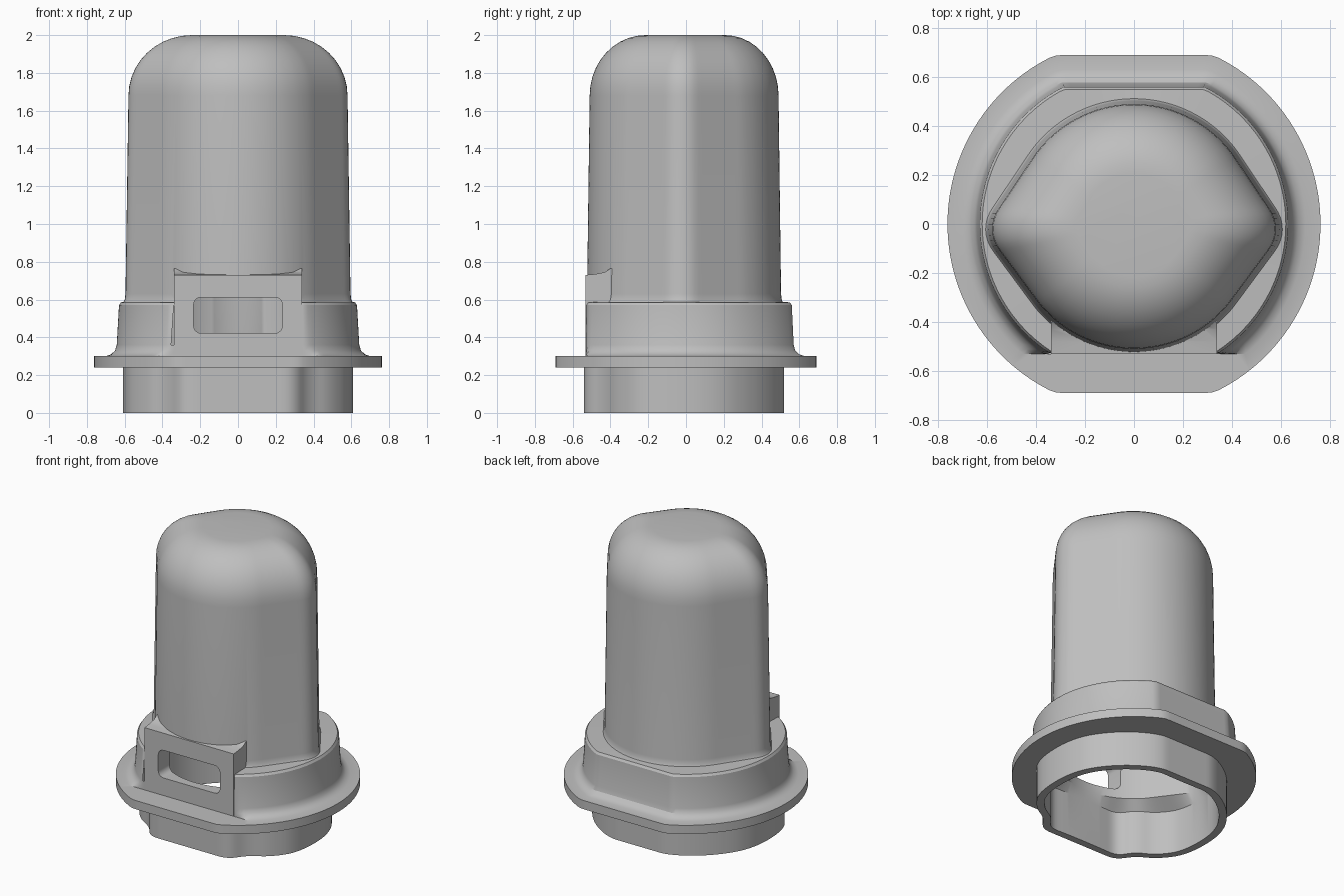
import bpy
import bmesh
from math import sin, cos, pi, tau, hypot
from mathutils import Vector

N = 160  # samples round each cross-section

cube = bpy.data.objects.get("Cube")
if cube:
    bpy.data.objects.remove(cube, do_unlink=True)

grey = bpy.data.materials.new("plain_grey")
grey.use_nodes = True
colour = (0.52, 0.52, 0.52, 1)
grey.diffuse_color = colour
grey.node_tree.nodes["Principled BSDF"].inputs["Base Color"].default_value = colour


def directions():
    return [Vector((cos(tau * i / N), sin(tau * i / N))) for i in range(N)]


def radial(points):
    """Radius of a closed star-shaped outline in each direction."""
    radii = []
    for d in directions():
        best = 0
        for i, a in enumerate(points):
            e = points[i - 1] - a
            den = d.cross(e)
            if abs(den) < 1e-9:
                continue
            t, s = a.cross(e) / den, a.cross(d) / den
            if t > 0 and -1e-6 <= s <= 1 + 1e-6:
                best = max(best, t)
        radii.append(best)
    return radii


def chaikin(points, rounds=3):
    for _ in range(rounds):
        points = [p.lerp(q, f) for p, q in zip(points, points[1:] + points[:1])
                  for f in (0.25, 0.75)]
    return points


def clipped(radius, back, front):
    """Circle cut flat at the back and the front."""
    return [min(radius, (back if d.y > 0 else front) / max(abs(d.y), 1e-6))
            for d in directions()]


def diamond():
    """Large middle circle wrapped together with two small side circles."""
    points = []
    for i in range(120):
        n = Vector((cos(tau * i / 120), sin(tau * i / 120)))
        circles = [(Vector((0, -0.01)), 0.5)] + [(Vector((s * 0.44, -0.02)), 0.14) for s in (-1, 1)]
        c, r = max(circles, key=lambda k: k[0].dot(n) + k[1])
        points.append(c + n * r)
    return radial(points)


def scaled(radii, f):
    return [r * f for r in radii]


def add_mesh(name, bm):
    bmesh.ops.recalc_face_normals(bm, faces=bm.faces)
    mesh = bpy.data.meshes.new(name)
    bm.to_mesh(mesh)
    bm.free()
    mesh.materials.append(grey)
    obj = bpy.data.objects.new(name, mesh)
    bpy.context.collection.objects.link(obj)
    return obj


def loft(name, layers):
    bm = bmesh.new()
    rings = [[bm.verts.new((d.x * r, d.y * r, z)) for d, r in zip(directions(), radii)]
             for z, radii in layers]
    for a, b in zip(rings, rings[1:]):
        for i in range(N):
            j = (i + 1) % N
            bm.faces.new((a[i], a[j], b[j], b[i]))
    bm.faces.new(rings[0])
    bm.faces.new(rings[-1])
    return add_mesh(name, bm)


def prism(name, points, depth):
    bm = bmesh.new()
    face = bm.faces.new([bm.verts.new(p) for p in points])
    out = bmesh.ops.extrude_face_region(bm, geom=[face])["geom"]
    bmesh.ops.translate(bm, vec=depth, verts=[v for v in out if isinstance(v, bmesh.types.BMVert)])
    return add_mesh(name, bm)


def combine(target, tool, operation):
    mod = target.modifiers.new(operation.lower(), "BOOLEAN")
    mod.operation, mod.object, mod.solver = operation, tool, "EXACT"
    bpy.context.view_layer.objects.active = target
    bpy.ops.object.modifier_apply(modifier=mod.name)
    bpy.data.objects.remove(tool, do_unlink=True)


def dome_cap(start, height, size, flat):
    """Rounded shoulder that ends in a flat top."""
    steps = 10
    return [(start + height * sin(k / steps * pi / 2),
             scaled(dome, size * (flat + (1 - flat) * cos(k / steps * pi / 2))))
            for k in range(steps + 1)]


# Cross-sections
dome = diamond()
half = [(0.16, -0.54), (0.3, -0.54), (0.37, -0.43), (0.5, -0.36), (0.61, -0.2),
        (0.61, 0.14), (0.46, 0.37), (0.24, 0.52), (0.08, 0.52)]
sleeve = radial(chaikin([Vector(p) for p in half] + [Vector((-x, y)) for x, y in reversed(half)]))
flange = radial(chaikin([d * r for d, r in zip(directions(), clipped(0.762, 0.69, 0.69))], 1))

# Shell: sleeve, flange, filleted collar, shelf and dome
cover = loft("cover_shell", [
    (0, sleeve), (0.24, sleeve), (0.24, flange), (0.3, flange),
    (0.3, clipped(0.7, 0.63, 0.53)), (0.31, clipped(0.672, 0.6, 0.53)),
    (0.33, clipped(0.651, 0.578, 0.53)), (0.36, clipped(0.642, 0.57, 0.53)),
    (0.57, clipped(0.63, 0.56, 0.53)), (0.585, clipped(0.62, 0.55, 0.53)),
    (0.588, scaled(dome, 1.045)), (0.6, scaled(dome, 1.034)), (0.63, scaled(dome, 1.027)),
] + dome_cap(1.68, 0.32, 1, 0.42))

# Upright front plate, blended back into the dome
plate_side = [(-0.532, 0.302), (-0.532, 0.73), (-0.48, 0.735), (-0.43, 0.745),
              (-0.4, 0.765), (-0.3, 0.765), (-0.3, 0.302)]
plate = prism("front_plate", [(-0.34, y, z) for y, z in plate_side], (0.68, 0, 0))
combine(cover, plate, "UNION")

# Hollow inside, open at the bottom
inner_sleeve = [r - 0.05 for r in sleeve]
cavity = loft("cavity", [(-0.1, inner_sleeve), (0.3, inner_sleeve), (0.36, scaled(dome, 0.93))]
              + dome_cap(1.66, 0.29, 0.91, 0.42))
combine(cover, cavity, "DIFFERENCE")

# Rounded window through the front plate
corner = 0.04
outline = []
for k in range(4):
    sx, sz = ((1, 1), (-1, 1), (-1, -1), (1, -1))[k]
    for j in range(6):
        a = pi / 2 * (k + j / 5)
        outline.append((sx * (0.235 - corner) + corner * cos(a), -0.7,
                        0.517 + sz * (0.095 - corner) + corner * sin(a)))
window = prism("window", outline, (0, 0.45, 0))
combine(cover, window, "DIFFERENCE")

# Smooth shading with crisp edges
bpy.ops.object.select_all(action="DESELECT")
cover.select_set(True)
bpy.context.view_layer.objects.active = cover
bpy.ops.object.shade_smooth_by_angle(angle=pi / 6)
